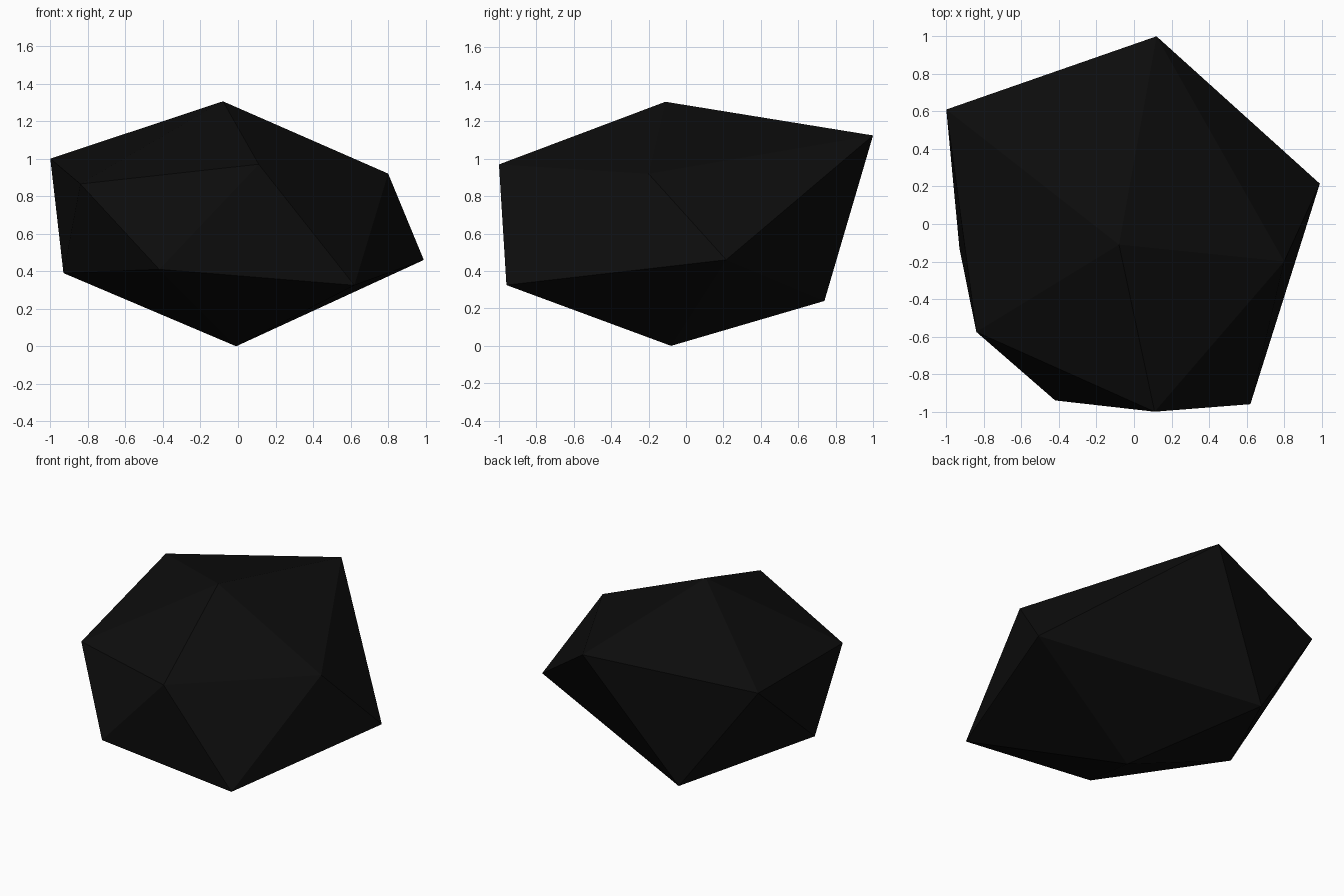
import bpy

if "Cube" in bpy.data.objects:
    bpy.data.objects.remove(bpy.data.objects["Cube"])

# Lump of coal: an uneven icosahedron built from two rings and two poles
top = (-0.08, -0.11, 1.305)
bottom = (-0.01, -0.08, 0.0)
upper = [(0.80, -0.20, 0.92), (0.12, 1.0, 1.125), (-1.0, 0.61, 1.0),
         (-0.84, -0.575, 0.865), (0.11, -1.0, 0.97)]
lower = [(0.99, 0.215, 0.46), (-0.46, 0.74, 0.24), (-0.93, -0.13, 0.39),
         (-0.42, -0.94, 0.41), (0.62, -0.96, 0.325)]

verts = upper + lower + [top, bottom]
faces = []
for i in range(5):
    j = (i + 1) % 5
    faces += [(i, j, 10),              # cap
              (i, 5 + i, j),           # belt, pointing down
              (5 + i, 5 + j, j),       # belt, pointing up
              (5 + j, 5 + i, 11)]      # underside

mesh = bpy.data.meshes.new("coal_lump")
mesh.from_pydata(verts, [], faces)
mesh.update()
lump = bpy.data.objects.new("coal_lump", mesh)
bpy.context.collection.objects.link(lump)

# Near-black coal colour
coal = bpy.data.materials.new("coal_black")
coal.diffuse_color = (0.004, 0.004, 0.004, 1.0)
coal.use_nodes = True
coal.node_tree.nodes["Principled BSDF"].inputs["Base Color"].default_value = coal.diffuse_color
mesh.materials.append(coal)
